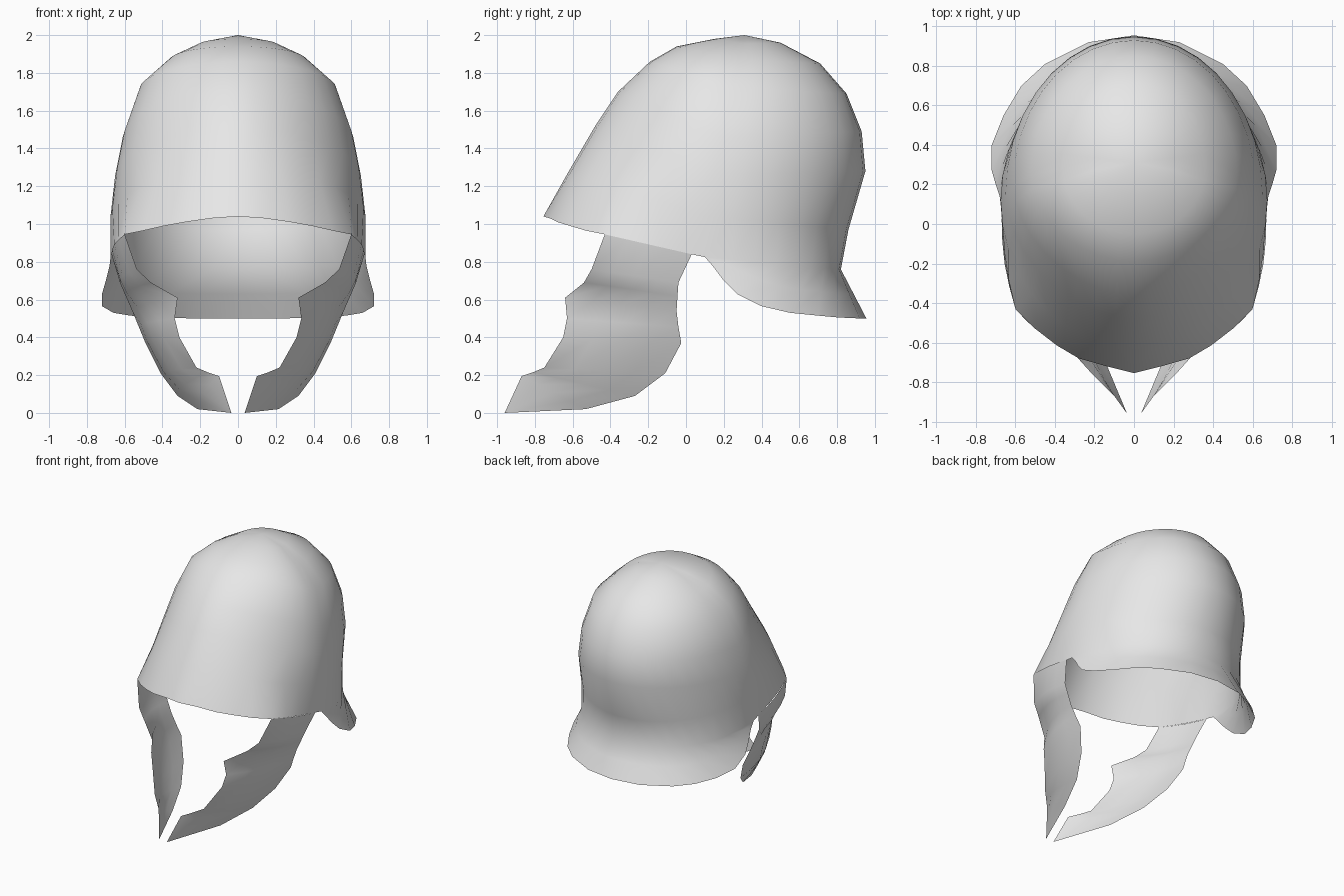
import bpy
import bmesh
from math import sin, cos, pi
from mathutils import Vector

cube = bpy.data.objects.get("Cube")
if cube:
    bpy.data.objects.remove(cube, do_unlink=True)

# One plain metal colour
metal = bpy.data.materials.new("plain_grey_metal")
metal.use_nodes = True
grey = (0.8, 0.8, 0.8, 1.0)
metal.diffuse_color = grey
metal.node_tree.nodes["Principled BSDF"].inputs["Base Color"].default_value = grey


def sheet(name, *patches):
    """Skin rows of points (bottom to top), weld patches, mirror across x."""
    bm = bmesh.new()
    for rows in patches:
        grid = [[bm.verts.new(p) for p in row] for row in rows]
        for low, high in zip(grid, grid[1:]):
            for j in range(len(low) - 1):
                bm.faces.new((low[j], low[j + 1], high[j + 1], high[j]))
    bmesh.ops.remove_doubles(bm, verts=bm.verts, dist=0.0005)
    for face in bm.faces:
        face.smooth = True
    mesh = bpy.data.meshes.new(name)
    bm.to_mesh(mesh)
    bm.free()
    mesh.materials.append(metal)
    obj = bpy.data.objects.new(name, mesh)
    bpy.context.collection.objects.link(obj)
    mirror = obj.modifiers.new("mirror", "MIRROR")
    mirror.use_axis[0] = True
    mirror.merge_threshold = 0.001
    return obj


HALF = 18  # segments from front to back on one side
QUARTER = HALF // 2


def ring(front, side, back, front_power, back_power=2.0):
    """Half of a rounded ring through a front, a side and a back point."""
    width, side_y, side_z = side
    points = []
    for j in range(HALF + 1):
        angle = pi * j / HALF
        (end_y, end_z), power = ((front, front_power) if j <= QUARTER
                                 else (back, back_power))
        reach = abs(cos(angle)) ** (2 / power)
        x = 0 if j in (0, HALF) else width * sin(angle) ** (2 / power)
        points.append(Vector((x, side_y + (end_y - side_y) * reach,
                              side_z + (end_z - side_z) * reach)))
    return points


# Front brim with a corner over each cheek, then the rounded nape crease
brim = [Vector(p) for p in (
    (0, -.755, 1.04), (.14, -.72, 1.03), (.28, -.68, 1.01), (.39, -.615, .99),
    (.5, -.53, .965), (.6, -.43, .945), (.635, -.28, .91), (.655, -.15, .88),
    (.665, -.02, .85), (.675, .1, .825))]
nape = ring((-.755, 1.04), (.675, .1, .825), (.82, .76), 2, 2.2)[QUARTER:]

# Bowl levels: front (y, z), side (x, y, z), back (y, z), front roundness
levels = [
    ((-.62, 1.28), (.675, .12, 1.04), (.86, .97), 2),
    ((-.48, 1.52), (.65, .15, 1.26), (.95, 1.28), 1.8),
    ((-.36, 1.7), (.61, .2, 1.46), (.93, 1.49), 1.8),
    ((-.19, 1.86), (.52, .25, 1.72), (.85, 1.69), 1.9),
    ((-.05, 1.94), (.36, .28, 1.87), (.71, 1.85), 2),
    ((.15, 1.98), (.2, .3, 1.955), (.5, 1.96), 2),
]
bowl = [brim + nape[1:]] + [ring(*level) for level in levels]
bowl.append([Vector((0, .31, 2))] * (HALF + 1))

# Flared neck guard hanging from the nape
flare = [nape[0]] + [Vector(p) for p in (
    (.68, .14, .78), (.7, .2, .7), (.72, .27, .63), (.72, .4, .565),
    (.66, .55, .53), (.57, .7, .515), (.45, .81, .505), (.23, .92, .5),
    (0, .955, .5))]
middle = [a.lerp(b, 0.5) for a, b in zip(flare, nape)]
sheet("helmet_bowl_and_neck_guard", bowl, [flare, middle, nape])

# Cheek guards: front and rear edges from the brim down to the tip
front_edge = [
    (.6, -.43, .945), (.535, -.5, .76), (.46, -.54, .69), (.32, -.64, .61),
    (.335, -.63, .5), (.31, -.65, .4), (.22, -.75, .24), (.16, -.81, .215),
    (.1, -.87, .195), (.035, -.96, 0)]
rear_edge = [
    (.67, .03, .84), (.625, -.04, .69), (.595, -.045, .62), (.56, -.05, .54),
    (.525, -.04, .455), (.49, -.025, .37), (.41, -.11, .21), (.32, -.27, .09),
    (.215, -.53, .02), (.035, -.96, 0)]
COLUMNS = 4
cheek_rows = []
for i, (a, b) in enumerate(zip(front_edge, rear_edge)):
    a, b = Vector(a), Vector(b)
    bulge = 0.02 + 0.03 * sin(pi * i / 9) if i < 9 else 0
    cheek_rows.append([
        a.lerp(b, c / COLUMNS) + Vector((bulge * sin(pi * c / COLUMNS), 0, 0))
        for c in range(COLUMNS + 1)])
sheet("cheek_guards", cheek_rows[::-1])
